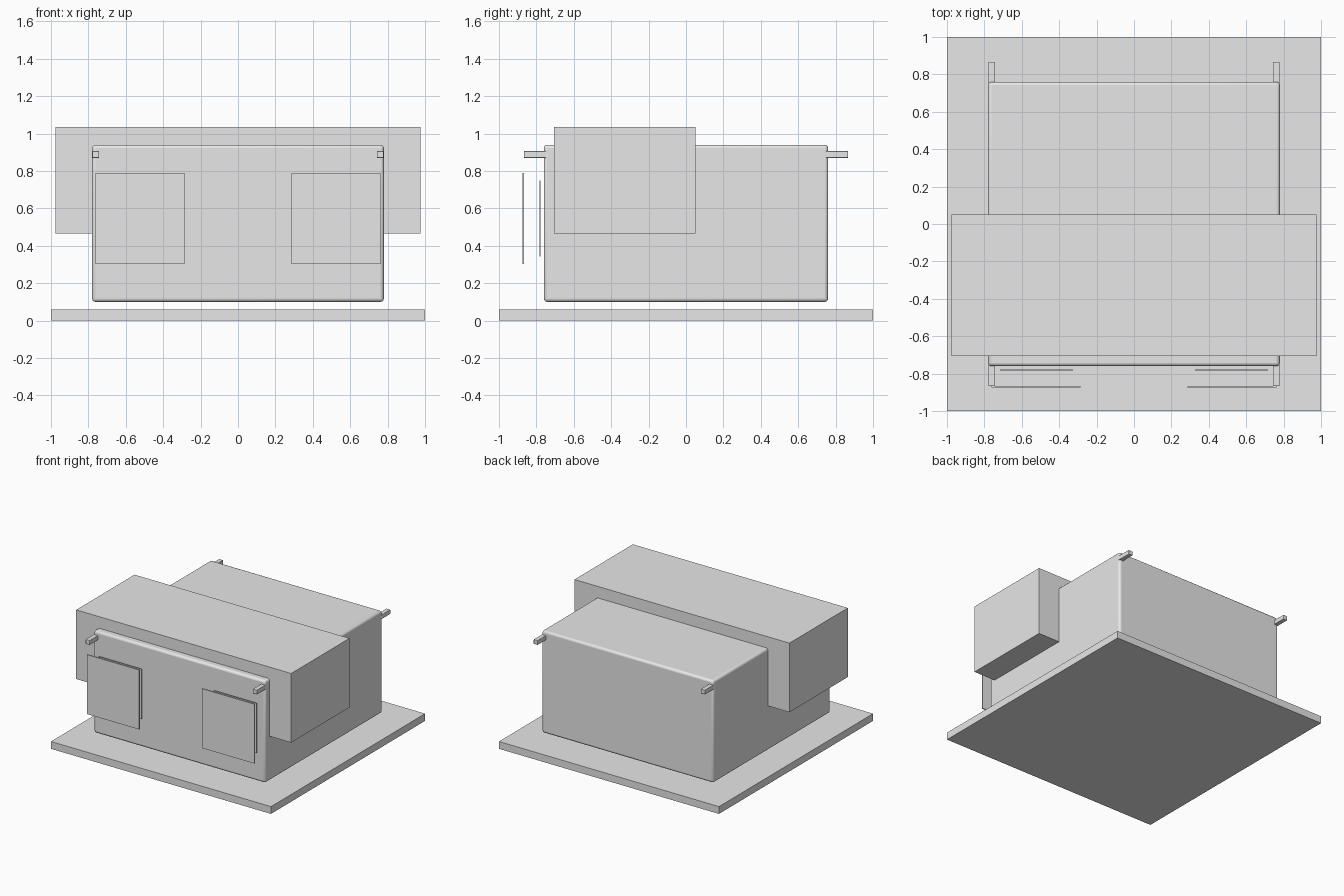
import bpy

if "Cube" in bpy.data.objects:
    bpy.data.objects.remove(bpy.data.objects["Cube"])

grey = bpy.data.materials.new("light_grey")
grey.diffuse_color = (0.8, 0.8, 0.8, 1.0)
grey.use_nodes = True
grey.node_tree.nodes["Principled BSDF"].inputs["Base Color"].default_value = grey.diffuse_color


def box(name, x, y, z, bevel=0.0):
    """Box spanning the given (min, max) ranges, with optional rounded edges."""
    spans = (x, y, z)
    bpy.ops.mesh.primitive_cube_add(size=1, location=[(a + b) / 2 for a, b in spans])
    ob = bpy.context.object
    ob.name = name
    ob.scale = [b - a for a, b in spans]
    bpy.ops.object.transform_apply(location=False, rotation=False, scale=True)
    ob.data.materials.append(grey)
    if bevel:
        mod = ob.modifiers.new("rounded_edges", 'BEVEL')
        mod.width = bevel
        mod.segments = 3
        bpy.ops.object.shade_smooth_by_angle()
    return ob


def mirrored(s, a, b):
    """Range a..b on the side given by the sign s."""
    return tuple(sorted((s * a, s * b)))


# Ground slab, main body and the wide block across its top
box("base_slab", (-1, 1), (-1, 1), (0, 0.06))
box("main_body", (-0.78, 0.78), (-0.76, 0.76), (0.10, 0.94), bevel=0.018)
box("upper_block", (-0.977, 0.977), (-0.705, 0.052), (0.467, 1.035))

for s, side in ((-1, "left"), (1, "right")):
    # Pegs sticking out at the upper corners, front and back
    for t, end in ((-1, "front"), (1, "back")):
        box(f"{side}_{end}_peg", mirrored(s, 0.742, 0.779),
            mirrored(t, 0.745, 0.867), (0.87, 0.907), bevel=0.004)
    # Paired thin panels standing off the front
    box(f"{side}_outer_panel", mirrored(s, 0.285, 0.762), (-0.875, -0.865), (0.302, 0.79))
    box(f"{side}_inner_panel", mirrored(s, 0.327, 0.717), (-0.784, -0.777), (0.342, 0.75))
